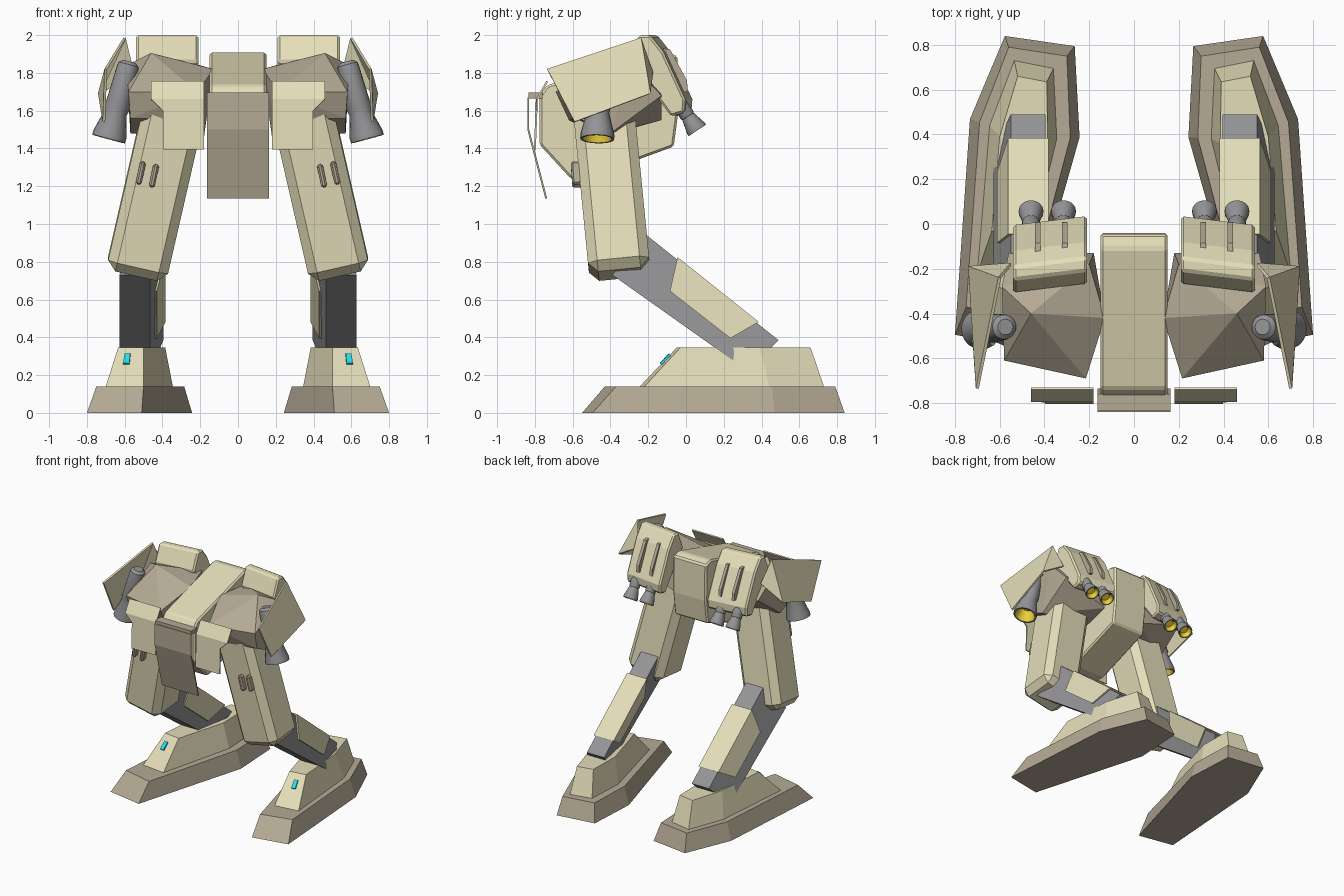
import bpy, bmesh, math
from mathutils import Vector

if "Cube" in bpy.data.objects:
    bpy.data.objects.remove(bpy.data.objects["Cube"])

def mat(name, r, g, b):
    m = bpy.data.materials.new(name)
    m.diffuse_color = (r, g, b, 1)
    m.use_nodes = True
    m.node_tree.nodes["Principled BSDF"].inputs["Base Color"].default_value = m.diffuse_color
    return m

TAN = mat("tan", .78, .73, .49)
BROWN = mat("brown", .46, .40, .30)
GREY = mat("grey", .30, .30, .31)
GOLD = mat("gold", .85, .62, .04)
CYAN = mat("cyan", .02, .75, .85)

def finish(name, bm, m, bevel=0, mirror=True, thick=0, smooth=False):
    bmesh.ops.recalc_face_normals(bm, faces=bm.faces)
    me = bpy.data.meshes.new(name)
    bm.to_mesh(me)
    bm.free()
    me.materials.append(m)
    if smooth:
        me.shade_smooth()
        me.set_sharp_from_angle(angle=math.radians(35))
    ob = bpy.data.objects.new(name, me)
    bpy.context.collection.objects.link(ob)
    if thick:
        s = ob.modifiers.new("thick", 'SOLIDIFY')
        s.thickness, s.offset = thick, 0
    if bevel:
        b = ob.modifiers.new("bevel", 'BEVEL')
        b.width, b.segments = bevel, 1
    if mirror:
        ob.modifiers.new("mirror", 'MIRROR')
    return ob

def loft(name, rings, m, caps=(True, True), **kw):
    bm = bmesh.new()
    vs = [[bm.verts.new(p) for p in r] for r in rings]
    n = len(vs[0])
    for a, b in zip(vs, vs[1:]):
        for i in range(n):
            j = (i + 1) % n
            bm.faces.new((a[i], a[j], b[j], b[i]))
    if caps[0]:
        bm.faces.new(vs[0])
    if caps[1]:
        bm.faces.new(vs[-1])
    return finish(name, bm, m, **kw)

def prism(name, prof, x0, x1, m, skew=0, **kw):
    # yz profile pulled along x
    return loft(name, [[(x0, y + skew, z) for y, z in prof],
                       [(x1, y - skew, z) for y, z in prof]], m, **kw)

def hull(name, pts, m, **kw):
    bm = bmesh.new()
    for p in pts:
        bm.verts.new(p)
    r = bmesh.ops.convex_hull(bm, input=bm.verts)
    junk = [v for v in bm.verts if not v.link_faces]
    bmesh.ops.delete(bm, geom=junk, context='VERTS')
    bmesh.ops.dissolve_limit(bm, angle_limit=.12, verts=bm.verts, edges=bm.edges)
    return finish(name, bm, m, **kw)

def sheet(name, faces, m, **kw):
    bm = bmesh.new()
    for f in faces:
        bm.faces.new([bm.verts.new(p) for p in f])
    bmesh.ops.remove_doubles(bm, verts=bm.verts, dist=.001)
    return finish(name, bm, m, **kw)

def frame(p0, p1):
    p0, p1 = Vector(p0), Vector(p1)
    z = (p1 - p0).normalized()
    x = (Vector((1, 0, 0)) - z * z.x).normalized()
    return p0, p1, x, z.cross(x), z

def bar(name, p0, p1, w, d, m, **kw):
    p0, p1, x, y, z = frame(p0, p1)
    rings = [[p + x * (sx * w / 2) + y * (sy * d / 2)
              for sx, sy in ((-1, -1), (1, -1), (1, 1), (-1, 1))] for p in (p0, p1)]
    return loft(name, rings, m, **kw)

def lathe(name, p0, p1, prof, m, n=20, **kw):
    # profile of (distance fraction, radius) along the axis
    p0, p1, x, y, z = frame(p0, p1)
    rings = [[p0.lerp(p1, t) + x * (r * math.cos(2 * math.pi * i / n))
              + y * (r * math.sin(2 * math.pi * i / n)) for i in range(n)] for t, r in prof]
    return loft(name, rings, m, smooth=True, **kw)

def at(pts, z):
    return [(x, y, z) for x, y in pts]

# feet: sole and upper
loft("foot_sole", [
    at([(.577, .84), (.733, .469), (.80, -.495), (.51, -.55), (.243, .388), (.265, .795)], 0),
    at([(.56, .79), (.69, .455), (.75, -.37), (.50, -.43), (.285, .385), (.30, .75)], .14)], BROWN)
loft("foot_upper", [
    at([(.535, .73), (.645, .44), (.70, -.22), (.50, -.245), (.345, .38), (.36, .695)], .14),
    at([(.52, .66), (.60, .39), (.635, -.03), (.50, -.05), (.385, .36), (.39, .635)], .345)], TAN)
sheet("foot_light", [[(.575, -.135, .26), (.608, -.131, .26), (.60, -.083, .31), (.57, -.087, .31)]],
      CYAN, thick=.012)

# shins: skewed box with calf panel
def skewed(name, prof, back, front, m):
    xs = (back, back, front, front)
    loft(name, [[(x[k], y, z) for x, (y, z) in zip(xs, prof)] for k in (0, 1)], m)
skewed("shin", [(-.22, .95), (.49, .385), (.33, .22), (-.39, .73)], (.395, .55), (.465, .628), GREY)
skewed("calf_panel", [(-.045, .825), (.385, .482), (.235, .395), (-.085, .645)],
       (.383, .562), (.43, .612), TAN)

# thighs and vents
bar("thigh", (.54, -.35, .735), (.33, -.44, 1.65), .325, .325, TAN, bevel=.05)
for i, (x, z) in enumerate(((.445, 1.255), (.515, 1.27))):
    bar(f"thigh_vent_{i+1}", (x + .013, -.572, z - .06), (x - .013, -.58, z + .06),
        .032, .06, BROWN, bevel=.01)

# pelvis block and front plates
prism("pelvis", [(-.775, 1.68), (-.735, 1.735), (-.11, 1.91), (-.045, 1.89), (-.04, 1.6), (-.065, 1.41),
                 (-.53, 1.24), (-.61, 1.24), (-.775, 1.42)], -.15, .15, TAN, mirror=False, bevel=.012)
def plate(w, y, z):
    return [(-w, y, z), (w, y, z)]
a, b, c = plate(.163, -.835, 1.67), plate(.163, -.835, 1.5), plate(.163, -.74, 1.135)
sheet("crotch_plate", [[*a, *b[::-1]], [*b, *c[::-1]]], BROWN, thick=.01, mirror=False)
prism("crotch_hinge", [(-.835, 1.665), (-.76, 1.665), (-.76, 1.695), (-.835, 1.695)],
      -.163, .163, BROWN, mirror=False)
sheet("front_skirt", [
    [(.18, -.735, 1.755), (.46, -.735, 1.755), (.46, -.79, 1.66), (.18, -.79, 1.66)],
    [(.18, -.79, 1.66), (.46, -.79, 1.66), (.398, -.792, 1.60), (.398, -.80, 1.395), (.18, -.80, 1.395)]],
    TAN, thick=.01)

# hip armour
hull("hip_armour", [(.13, -.42, 1.82), (.46, -.40, 1.905), (.59, -.28, 1.84), (.20, -.18, 1.84),
                    (.215, -.69, 1.70), (.58, -.61, 1.70), (.20, -.62, 1.55), (.57, -.57, 1.56),
                    (.18, -.45, 1.46), (.57, -.40, 1.48), (.56, -.13, 1.68), (.18, -.13, 1.55)], BROWN)

# side armour plates with a rear flange
A, B, C, D = (.70, -.735, 1.82), (.60, -.24, 1.985), (.735, -.19, 1.69), (.71, -.59, 1.54)
sheet("side_armour", [[A, B, C, D], [B, (.55, -.18, 1.80), C]], TAN, thick=.014)

# thrusters
def thruster(name, p0, p1, prof):
    r = prof[-1][1]
    lathe(name, p0, p1, prof + [(1, r * .86)], GREY, caps=(True, False))
    lathe(name + "_glow", p0, p1, [(1, r * .86), (.8, r * .55)], GOLD, caps=(False, True))
thruster("side_thruster", (.575, -.46, 1.86), (.685, -.47, 1.45),
         [(0, .035), (.04, .055), (.1, .058), (.6, .066), (.66, .06), (.94, .09), (1, .09)])

# rear pods with fins and nozzles
prism("rear_pod", [(-.29, 1.86), (-.23, 2), (-.17, 2), (-.10, 1.91), (.015, 1.66), (.01, 1.59),
                   (-.06, 1.57), (-.2, 1.76)], .21, .54, TAN, skew=.02, bevel=.012)
for i, x in enumerate((.31, .43)):
    prism(f"pod_fin_{i+1}", [(-.13, 1.93), (-.085, 1.925), (.005, 1.76), (.01, 1.70), (-.04, 1.70)],
          x - .012, x + .012, BROWN)
    xn = .315 + .145 * i
    thruster(f"rear_nozzle_{i+1}", (xn, -.03, 1.63), (xn, .06, 1.495),
             [(0, .04), (.4, .04), (.45, .036), (.9, .055), (1, .055)])
